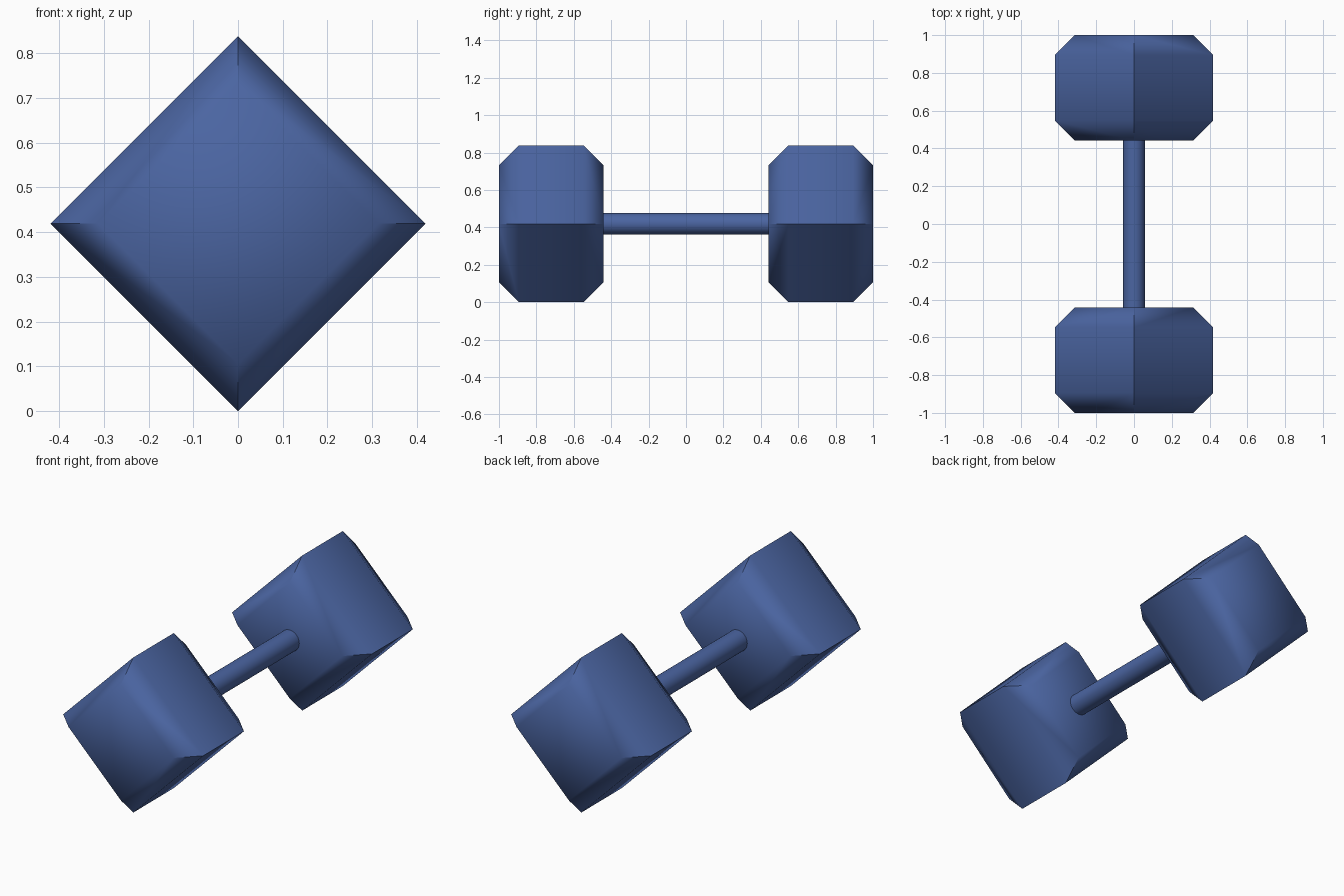
import bpy, bmesh, math

if "Cube" in bpy.data.objects:
    bpy.data.objects.remove(bpy.data.objects["Cube"])

CENTRE_Z = 0.419
mat = bpy.data.materials.new("blue")
mat.diffuse_color = (0.07, 0.13, 0.36, 1)
mat.use_nodes = True
mat.node_tree.nodes["Principled BSDF"].inputs["Base Color"].default_value = mat.diffuse_color


def lathe(name, profile, sides, angle):
    """Sweep (y, radius) points round the handle axis and cap both ends."""
    bm = bmesh.new()
    rings = []
    for y, r in profile:
        rings.append([bm.verts.new((r * math.cos(2 * math.pi * i / sides), y,
                                    CENTRE_Z + r * math.sin(2 * math.pi * i / sides)))
                      for i in range(sides)])
    for a, b in zip(rings, rings[1:]):
        for i in range(sides):
            j = (i + 1) % sides
            bm.faces.new((a[i], a[j], b[j], b[i]))
    bm.faces.new(rings[0])
    bm.faces.new(rings[-1])
    bmesh.ops.recalc_face_normals(bm, faces=bm.faces)
    mesh = bpy.data.meshes.new(name)
    bm.to_mesh(mesh)
    bm.free()
    obj = bpy.data.objects.new(name, mesh)
    bpy.context.collection.objects.link(obj)
    mesh.materials.append(mat)
    bpy.ops.object.select_all(action='DESELECT')
    obj.select_set(True)
    bpy.context.view_layer.objects.active = obj
    bpy.ops.object.shade_smooth_by_angle(angle=math.radians(angle))
    return obj


# Square weights standing on a corner, with chamfered rims
HEAD = [(0.442, 0.313), (0.548, 0.419), (0.894, 0.419), (1.0, 0.313)]
for side, label in ((-1, "front_weight"), (1, "back_weight")):
    lathe(label, [(side * y, r) for y, r in HEAD], 4, 60)

# Round handle bar, seated a little inside each weight
lathe("handle", [(-0.46, 0.057), (0.46, 0.057)], 32, 40)
